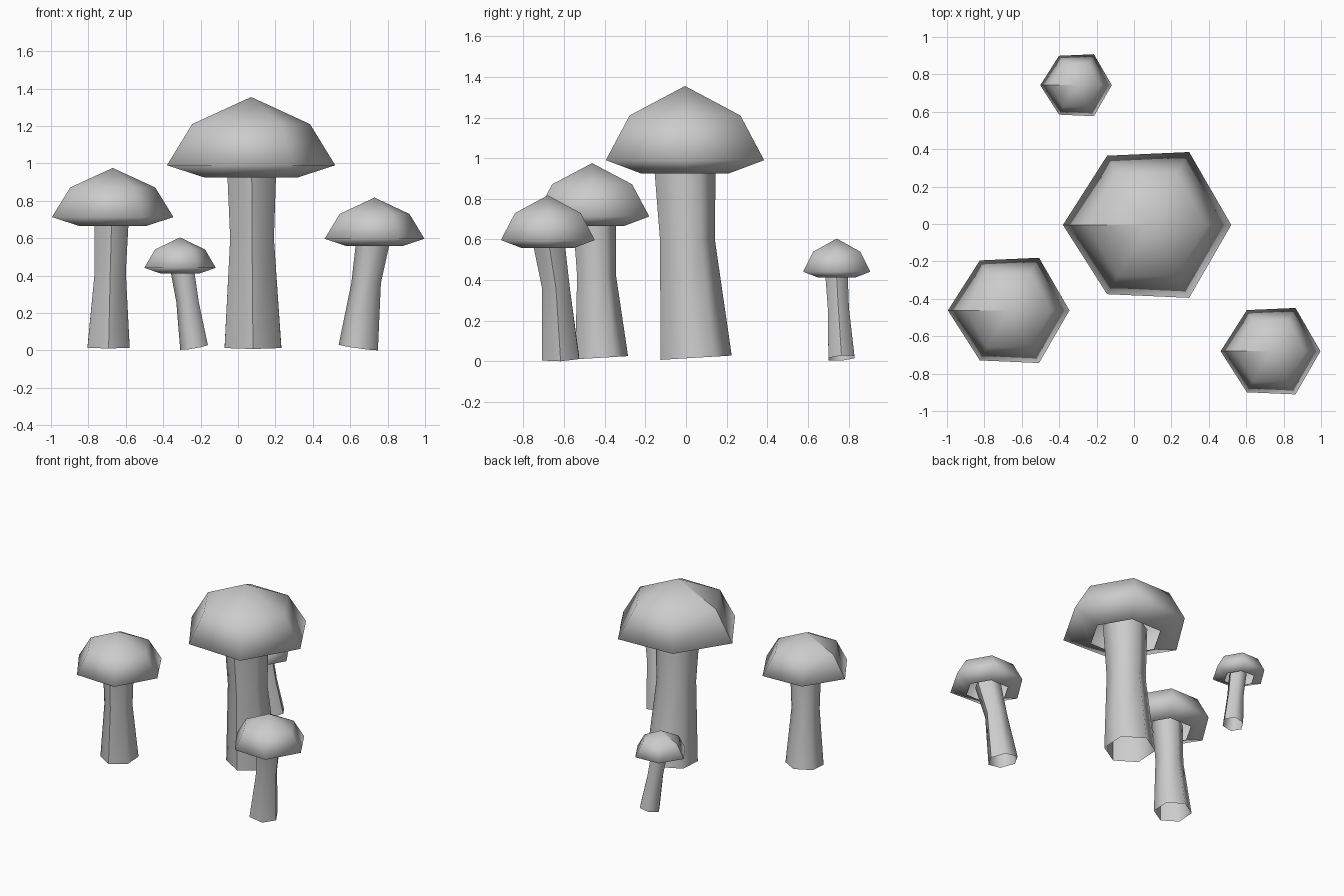
import bpy
import bmesh
from math import cos, sin, radians

SIDES = 6

cube = bpy.data.objects.get("Cube")
if cube:
    bpy.data.objects.remove(cube, do_unlink=True)

grey = bpy.data.materials.new("plain_grey")
grey.use_nodes = True
grey.diffuse_color = (0.6, 0.6, 0.6, 1)
grey.node_tree.nodes["Principled BSDF"].inputs["Base Color"].default_value = (0.6, 0.6, 0.6, 1)


def finish(bm, name):
    """Turn a bmesh into a smooth shaded grey object."""
    for face in bm.faces:
        face.smooth = True
    mesh = bpy.data.meshes.new(name)
    bm.to_mesh(mesh)
    bm.free()
    mesh.materials.append(grey)
    obj = bpy.data.objects.new(name, mesh)
    bpy.context.collection.objects.link(obj)
    return obj


def ring(bm, centre, radius, start, tilt=(0, 0), pinch=1):
    """Hexagonal ring with an open seam, optionally tilted or pinched."""
    verts = []
    for i in range(SIDES + 1):
        a = radians(start + i * 360 / SIDES)
        r = radius * (pinch if i in (1, SIDES - 1) else 1)
        dx, dy = r * cos(a), r * sin(a)
        verts.append(bm.verts.new((centre[0] + dx, centre[1] + dy,
                                   centre[2] + dx * tilt[0] + dy * tilt[1])))
    return verts


def bridge(bm, low, high):
    for i in range(SIDES):
        bm.faces.new((low[i], low[i + 1], high[i + 1], high[i]))


def make_cap(name, x, y, width, height):
    """Faceted cap: underside lip, wide rim, shoulder and peak."""
    bm = bmesh.new()
    lip = ring(bm, (x, y, 0.925 * height), 0.25 * width, 180)
    rim = ring(bm, (x, y, 0.99 * height), 0.45 * width, 180, pinch=0.95)
    shoulder = ring(bm, (x, y, 1.21 * height), 0.315 * width, 180)
    peak = bm.verts.new((x, y, 1.355 * height))
    bridge(bm, lip, rim)
    bridge(bm, rim, shoulder)
    for i in range(SIDES):
        bm.faces.new((shoulder[i], shoulder[i + 1], peak))
    return finish(bm, name)


def make_stem(name, start, tilt, sections):
    """Bent open tube through (x, y, z, radius) sections, foot to top."""
    bm = bmesh.new()
    rings = [ring(bm, s[:3], s[3], start, tilt if i == 0 else (0, 0))
             for i, s in enumerate(sections)]
    for low, high in zip(rings, rings[1:]):
        bridge(bm, low, high)
    return finish(bm, name)


# Tall central mushroom
make_cap("tall_cap", 0.07, -0.005, 1, 1)
make_stem("tall_stem", -90, (0, 0.06),
          [(0.08, 0.05, 0.018, 0.175), (0.075, 0.007, 0.6, 0.135), (0.073, -0.007, 1.0, 0.153)])

# Medium mushroom on the right side
make_cap("medium_cap", -0.67, -0.462, 0.722, 0.72)
make_stem("medium_stem", -90, (0, 0.06),
          [(-0.692, -0.415, 0.018, 0.13), (-0.683, -0.44, 0.42, 0.096), (-0.675, -0.452, 0.72, 0.106)])

# Leaning mushroom on the left side
make_cap("leaning_cap", 0.73, -0.68, 0.593, 0.603)
make_stem("leaning_stem", 0, (-0.14, 0.04),
          [(0.643, -0.617, 0.015, 0.105), (0.685, -0.64, 0.36, 0.079), (0.725, -0.678, 0.6, 0.092)])

# Small mushroom at the back
make_cap("small_cap", -0.31, 0.742, 0.425, 0.446)
make_stem("small_stem", 0, (0.17, 0.08),
          [(-0.235, 0.765, 0.016, 0.074), (-0.27, 0.75, 0.26, 0.06), (-0.3, 0.74, 0.44, 0.064)])
